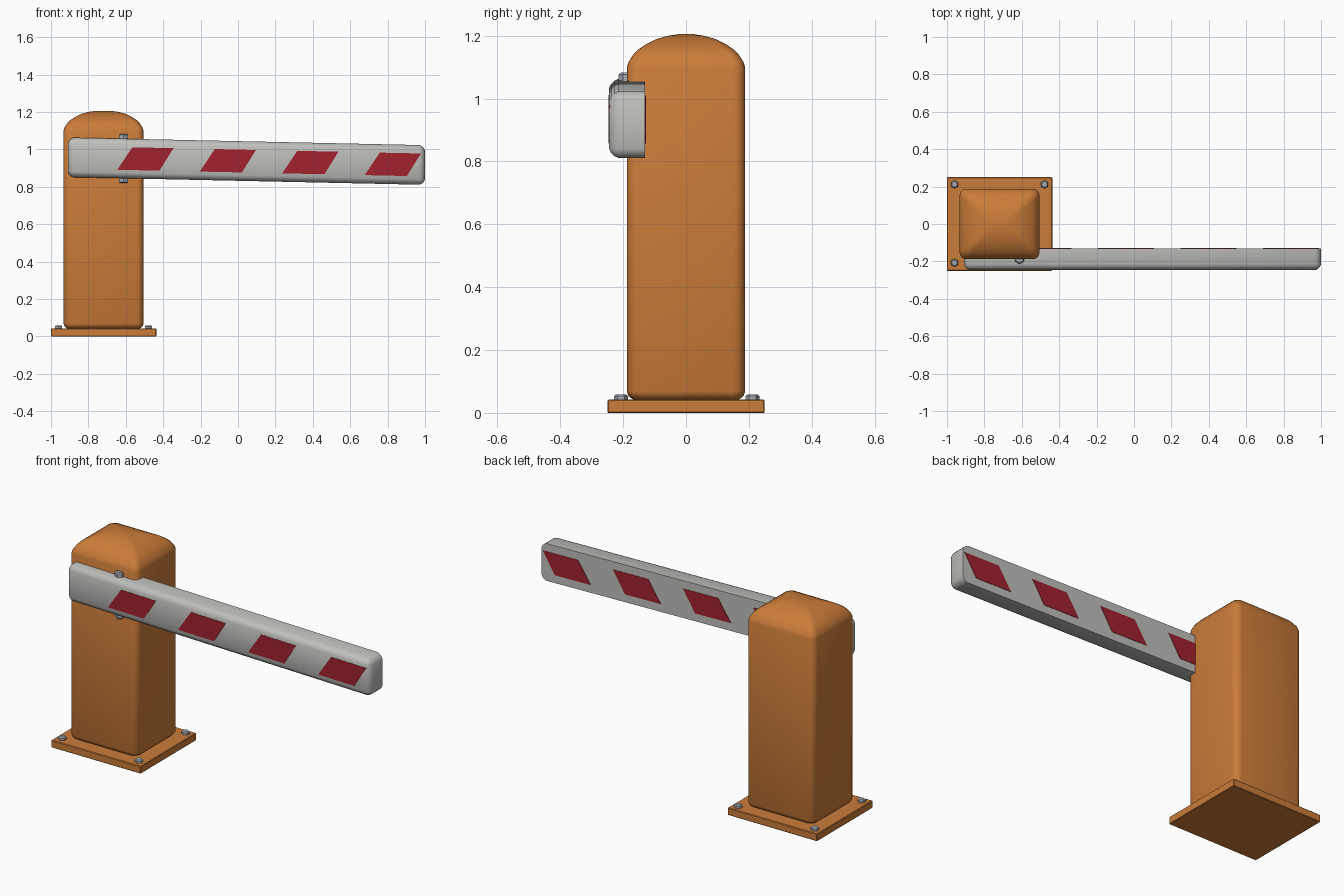
import bpy, bmesh, math

if "Cube" in bpy.data.objects:
    bpy.data.objects.remove(bpy.data.objects["Cube"])


def material(name, rgb):
    m = bpy.data.materials.new(name)
    m.diffuse_color = (*rgb, 1)
    m.use_nodes = True
    m.node_tree.nodes["Principled BSDF"].inputs["Base Color"].default_value = m.diffuse_color
    return m


ORANGE = material("orange paint", (0.60, 0.20, 0.04))
GREY = material("light grey", (0.52, 0.52, 0.50))
RED = material("dark red", (0.36, 0.016, 0.028))
STEEL = material("bolt steel", (0.40, 0.43, 0.46))


def finish(name, bm, mat, smooth=None):
    bmesh.ops.recalc_face_normals(bm, faces=bm.faces)
    me = bpy.data.meshes.new(name)
    bm.to_mesh(me)
    bm.free()
    me.materials.append(mat)
    ob = bpy.data.objects.new(name, me)
    bpy.context.collection.objects.link(ob)
    if smooth:
        bpy.ops.object.select_all(action='DESELECT')
        ob.select_set(True)
        bpy.context.view_layer.objects.active = ob
        bpy.ops.object.shade_smooth_by_angle(angle=math.radians(smooth))
    return ob


def box(x0, x1, y0, y1, z0, z1):
    bm = bmesh.new()
    bmesh.ops.create_cube(bm, size=1)
    for v in bm.verts:
        v.co = ((x0 + x1) / 2 + v.co.x * (x1 - x0),
                (y0 + y1) / 2 + v.co.y * (y1 - y0),
                (z0 + z1) / 2 + v.co.z * (z1 - z0))
    return bm


def loft(rings):
    """Skin a stack of equal rings and cap both ends."""
    bm = bmesh.new()
    rows = [[bm.verts.new(p) for p in r] for r in rings]
    n = len(rows[0])
    for a, b in zip(rows, rows[1:]):
        for i in range(n):
            bm.faces.new((a[i], a[(i + 1) % n], b[(i + 1) % n], b[i]))
    bm.faces.new(rows[0])
    bm.faces.new(rows[-1])
    return bm


def hex_ring(x, y, z, r):
    return [(x + r * math.cos(math.pi * (i / 3 + 1 / 6)),
             y + r * math.sin(math.pi * (i / 3 + 1 / 6)), z) for i in range(6)]


def rounded_ring(cx, hx, hy, r, z, seg=4):
    pts = []
    for q, (sx, sy) in enumerate(((1, 1), (-1, 1), (-1, -1), (1, -1))):
        for i in range(seg + 1):
            a = math.pi / 2 * (q + i / seg)
            pts.append((cx + sx * (hx - r) + r * math.cos(a),
                        sy * (hy - r) + r * math.sin(a), z))
    return pts


# base plate
bm = box(-1, -0.437, -0.25, 0.25, 0, 0.042)
bmesh.ops.bevel(bm, geom=list(bm.edges), offset=0.003, segments=1, affect='EDGES')
finish("base_plate", bm, ORANGE)

# anchor bolts at the plate corners
for i, x in enumerate((-0.96, -0.478)):
    for j, y in enumerate((-0.207, 0.212)):
        finish(f"anchor_bolt_{i}{j}", loft([
            hex_ring(x, y, 0.04, 0.022), hex_ring(x, y, 0.053, 0.022),
            hex_ring(x, y, 0.059, 0.016)]), STEEL)

# cabinet with domed lid: (height, inset)
profile = [(0.041, 0.022), (0.048, 0.012), (0.056, 0.004), (0.068, 0),
           (1.10, 0), (1.118, 0.006), (1.14, 0.02), (1.155, 0.034), (1.174, 0.063),
           (1.19, 0.095), (1.20, 0.132), (1.205, 0.165)]
finish("cabinet", loft([
    rounded_ring(-0.719, 0.2135 - d, 0.188 - d, max(0.015, 0.036 - d * 0.12), z)
    for z, d in profile]), ORANGE, 35)

# barrier arm, sloping gently towards its tip
SLOPE = -0.0215


def arm_z(x):
    return 0.937 + SLOPE * (x - 0.045)


YF, YB = -0.245, -0.13
bm = box(-0.91, 1.0, YF, YB, -0.106, 0.106)
edges = [e for e in bm.edges
         if min(e.verts[0].co.y, e.verts[1].co.y) < YF + 0.01]
bmesh.ops.bevel(bm, geom=edges, offset=0.03, segments=3, profile=0.4, affect='EDGES')
for v in bm.verts:
    v.co.z += arm_z(v.co.x)
finish("barrier_arm", bm, GREY, 35)

# slanted red stripes on both faces
for side, y0, y1, shift in (("front", YF - 0.002, YF + 0.003, 0),
                            ("back", YB - 0.003, YB + 0.002, 0.012)):
    for k in range(4):
        x = -0.645 + 0.441 * k + shift
        outline = [(x, -0.061), (x + 0.225, -0.061), (x + 0.30, 0.061), (x + 0.08, 0.061)]
        finish(f"{side}_stripe_{k}", loft([
            [(px, y, pz + arm_z(px)) for px, pz in outline] for y in (y0, y1)]), RED)

# pivot bolt: a head above and a nut below the arm
PX, PY = -0.612, -0.187
for name, s in (("pivot_bolt_head", 1), ("pivot_nut", -1)):
    z = arm_z(PX) + s * 0.104
    finish(name, loft([hex_ring(PX, PY, z, 0.027), hex_ring(PX, PY, z + s * 0.022, 0.027),
                       hex_ring(PX, PY, z + s * 0.028, 0.021)]), STEEL)
